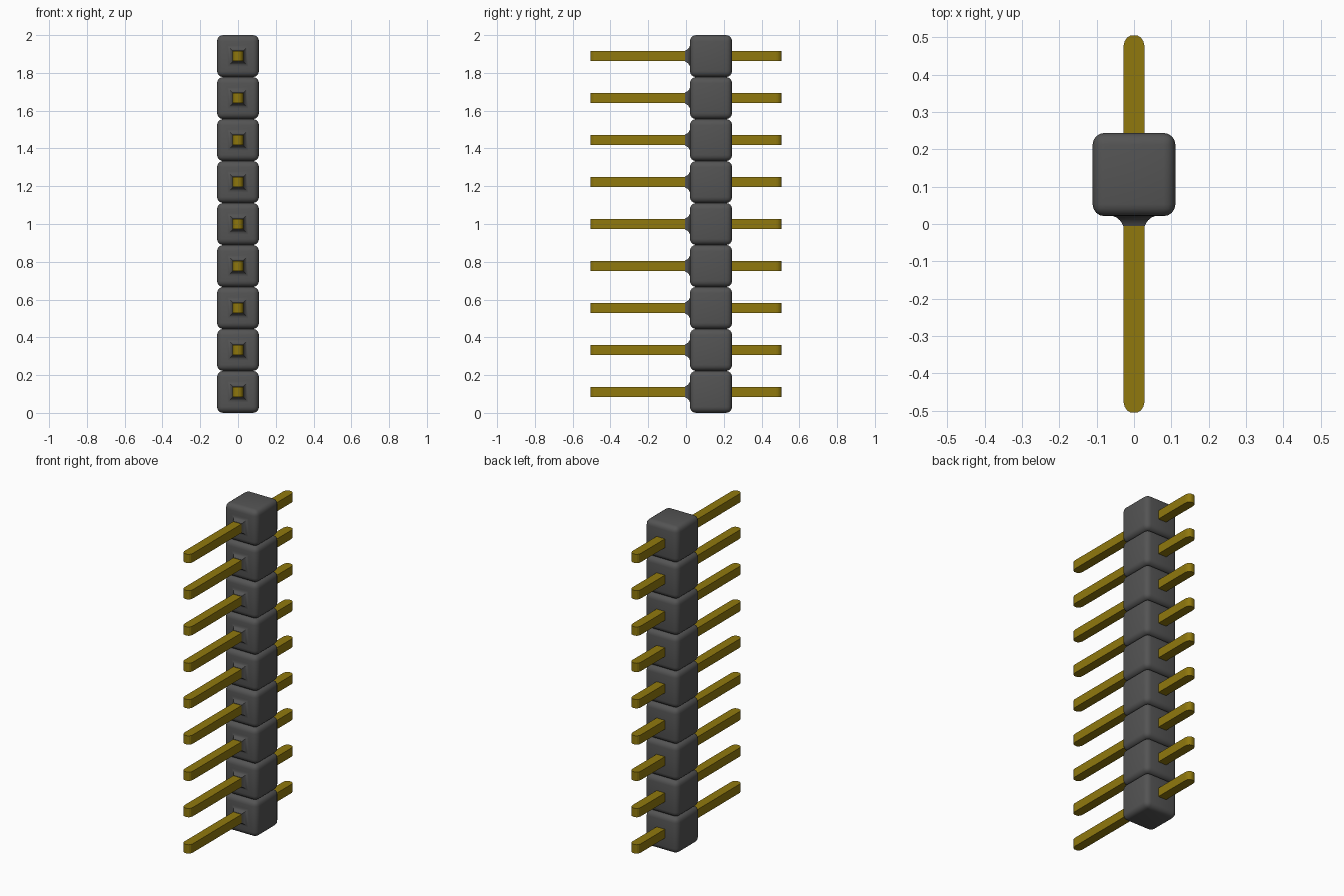
import bpy, bmesh, math

if "Cube" in bpy.data.objects:
    bpy.data.objects.remove(bpy.data.objects["Cube"], do_unlink=True)

COUNT = 9
PITCH = 2.0 / COUNT


def material(name, rgb):
    m = bpy.data.materials.new(name)
    m.use_nodes = True
    m.diffuse_color = (*rgb, 1)
    bsdf = m.node_tree.nodes["Principled BSDF"]
    bsdf.inputs["Base Color"].default_value = (*rgb, 1)
    bsdf.inputs["Roughness"].default_value = 0.6
    return m


plastic = material("dark grey plastic", (0.088, 0.088, 0.088))
gold = material("gold metal", (0.28, 0.19, 0.004))


def make_mesh(name, bm, mat):
    bmesh.ops.recalc_face_normals(bm, faces=bm.faces)
    mesh = bpy.data.meshes.new(name)
    bm.to_mesh(mesh)
    bm.free()
    mesh.materials.append(mat)
    return mesh


def block_mesh():
    # Rounded cube; its front face is inset and drawn out into a flared collar
    bm = bmesh.new()
    bmesh.ops.create_cube(bm, size=1)
    for v in bm.verts:
        v.co.x *= 0.222
        v.co.y = v.co.y * 0.223 + 0.1325
        v.co.z *= PITCH
    bmesh.ops.bevel(bm, geom=bm.edges[:], offset=0.032, segments=4,
                    profile=0.5, affect='EDGES')
    bm.normal_update()
    front = max((f for f in bm.faces if f.normal.y < -0.99),
                key=lambda f: f.calc_area())
    # (half width, y) of each collar ring
    for half, y in [(0.056, 0.021), (0.046, 0.017), (0.038, 0.010),
                    (0.032, 0.002), (0.029, -0.006)]:
        bm.normal_update()
        now = max(abs(v.co.x) for v in front.verts)
        bmesh.ops.inset_region(bm, faces=[front], thickness=now - half,
                               use_even_offset=True)
        for v in front.verts:
            v.co.y = y
    return make_mesh("housing_block", bm, plastic)


def pin_mesh():
    # Square bar whose ends are rounded off across the width only
    quarter = [(0.028, 0.478), (0.025, 0.490), (0.018, 0.500), (0.009, 0.505)]
    back = quarter + [(-x, y) for x, y in reversed(quarter)]
    outline = back + [(-x, -y) for x, y in back]
    bm = bmesh.new()
    face = bm.faces.new([bm.verts.new((x, y, -0.027)) for x, y in outline])
    ext = bmesh.ops.extrude_face_region(bm, geom=[face])
    for v in ext["geom"]:
        if isinstance(v, bmesh.types.BMVert):
            v.co.z = 0.027
    return make_mesh("pin", bm, gold)


def place(name, mesh, z):
    obj = bpy.data.objects.new(name, mesh)
    obj.location.z = z
    bpy.context.collection.objects.link(obj)
    return obj


# Stack of identical blocks, one pin through each
block, pin = block_mesh(), pin_mesh()
for i in range(COUNT):
    z = (i + 0.5) * PITCH
    housing = place(f"housing_block_{i + 1}", block, z)
    place(f"pin_{i + 1}", pin, z)

# Shared block mesh is shaded once
bpy.ops.object.select_all(action='DESELECT')
housing.select_set(True)
bpy.context.view_layer.objects.active = housing
bpy.ops.object.shade_smooth_by_angle(angle=math.radians(40))
